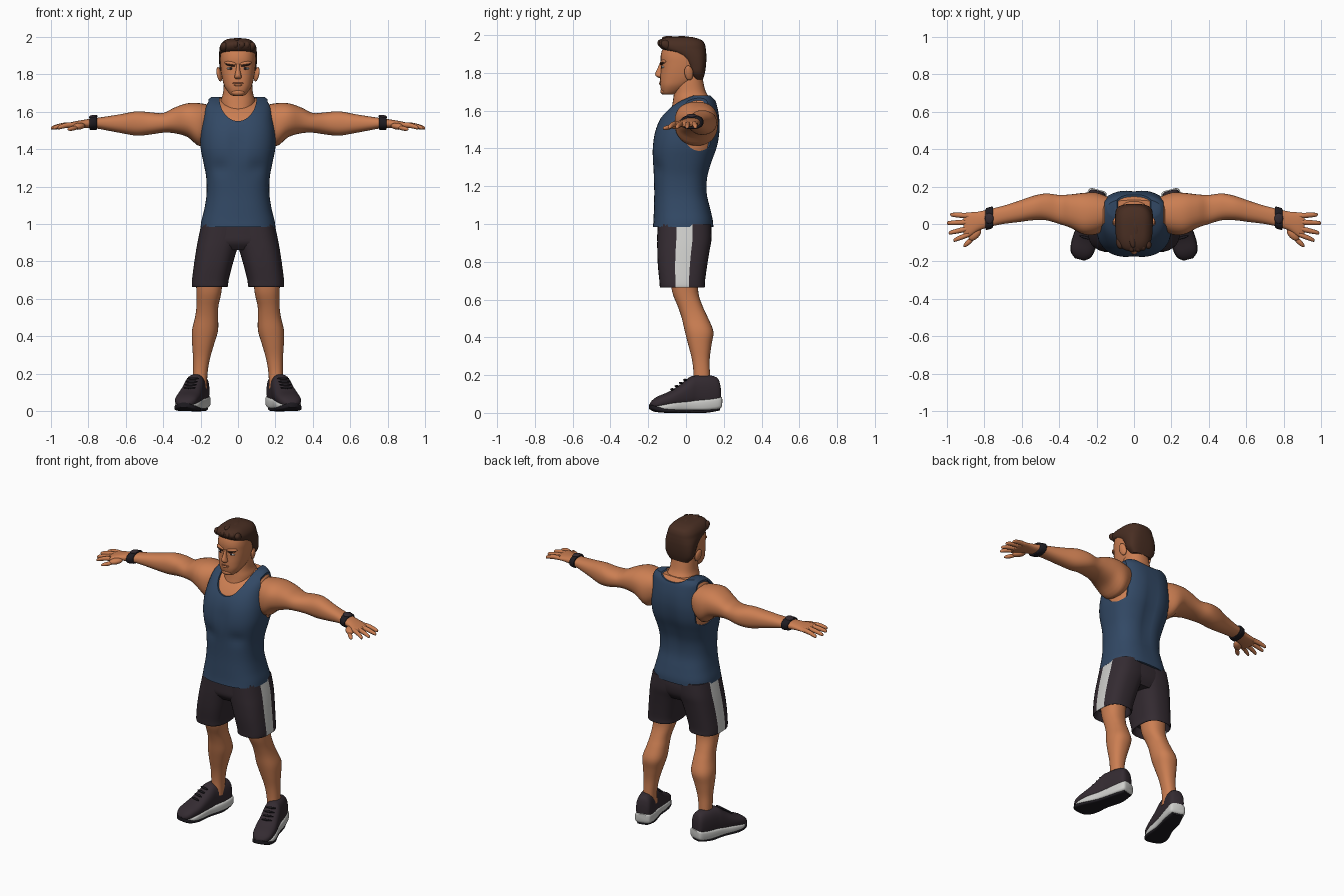
import bpy, bmesh, math, random
from mathutils import Matrix

old_cube = bpy.data.objects.get("Cube")
if old_cube:
    bpy.data.objects.remove(old_cube, do_unlink=True)
random.seed(4)


def material(name, *rgb):
    m = bpy.data.materials.new(name)
    m.use_nodes = True
    m.diffuse_color = (*rgb, 1)
    m.node_tree.nodes["Principled BSDF"].inputs["Base Color"].default_value = (*rgb, 1)
    return m


SKIN = material("tan skin", .60, .21, .085)
NAVY = material("navy cloth", .032, .066, .13)
DARK = material("charcoal cloth", .034, .024, .031)
WHITE = material("off white", .62, .62, .60)
HAIR = material("brown hair", .065, .027, .016)
BLACK = material("black rubber", .013, .011, .015)
LIP = material("lip brown", .33, .10, .05)


def activate(ob):
    bpy.ops.object.select_all(action='DESELECT')
    ob.select_set(True)
    bpy.context.view_layer.objects.active = ob


def finish(name, bm, mats, mirror=False, angle=45):
    bmesh.ops.recalc_face_normals(bm, faces=bm.faces)
    mesh = bpy.data.meshes.new(name)
    bm.to_mesh(mesh)
    bm.free()
    ob = bpy.data.objects.new(name, mesh)
    bpy.context.collection.objects.link(ob)
    for m in mats:
        mesh.materials.append(m)
    activate(ob)
    bpy.ops.object.shade_smooth_by_angle(angle=math.radians(angle))
    if mirror:
        ob.modifiers.new("mirror", 'MIRROR').use_mirror_merge = False
    return ob


def smooth_rows(rows, steps=4):
    """Catmull-Rom interpolation between section rows."""
    out = []
    for i in range(len(rows) - 1):
        p = [rows[max(i - 1, 0)], rows[i], rows[i + 1], rows[min(i + 2, len(rows) - 1)]]
        for k in range(steps):
            t = k / steps
            out.append([.5 * (2 * b + (c - a) * t + (2 * a - 5 * b + 4 * c - d) * t * t
                              + (3 * b - a - 3 * c + d) * t ** 3) for a, b, c, d in zip(*p)])
    return out + [list(rows[-1])]


AXES = {'z': lambda t, a, b: (a, b, t), 'x': lambda t, a, b: (t, a, b), 'y': lambda t, a, b: (a, t, b)}


def loft(name, mat, rows, axis='z', n=2.3, seg=32, mirror=False, stripe=None, sculpt=None, turn=None):
    """Skin superellipse sections; each row is (position, a0, a1, b0, b1)."""
    bm = bmesh.new()
    rings = []
    for t, a0, a1, b0, b1 in smooth_rows(rows):
        ring = []
        for k in range(seg):
            u = 2 * math.pi * k / seg
            c, s = math.cos(u), math.sin(u)
            a = (a0 + a1) / 2 + (a1 - a0) / 2 * math.copysign(abs(c) ** (2 / n), c)
            b = (b0 + b1) / 2 + (b1 - b0) / 2 * math.copysign(abs(s) ** (2 / n), s)
            ring.append(bm.verts.new(AXES[axis](t, a, b)))
        rings.append(ring)
    for r, q in zip(rings, rings[1:]):
        for k in range(seg):
            j = (k + 1) % seg
            f = bm.faces.new((r[k], r[j], q[j], q[k]))
            f.material_index = int(stripe is not None and k in (0, seg - 1))
    bm.faces.new(rings[0])
    bm.faces.new(rings[-1])
    if sculpt:
        for v in bm.verts:
            sculpt(v.co)
    if turn:
        bm.transform(turn)
    return finish(name, bm, [mat] + ([stripe] if stripe else []), mirror)


def sym(rows, grow=0):
    """Expand (z, half width, front, back) into full section rows."""
    return [(z, -w - grow, w + grow, f - grow, b + grow) for z, w, f, b in rows]


def blob(name, mat, loc, scale, rot=(0, 0, 0), mirror=False):
    bm = bmesh.new()
    bmesh.ops.create_uvsphere(bm, u_segments=20, v_segments=12, radius=1)
    turn = Matrix.Rotation(rot[2], 4, 'Z') @ Matrix.Rotation(rot[1], 4, 'Y') @ Matrix.Rotation(rot[0], 4, 'X')
    bm.transform(Matrix.Translation(loc) @ turn @ Matrix.Diagonal((*scale, 1)))
    return finish(name, bm, [mat], mirror)


def cut(target, loc, rot, scale):
    """Carve an elliptic cylinder out of a part."""
    bpy.ops.mesh.primitive_cylinder_add(vertices=48, radius=1, depth=1, location=loc, rotation=rot)
    cutter = bpy.context.object
    cutter.scale = scale
    cutter.hide_render = True
    mod = target.modifiers.new("cut", 'BOOLEAN')
    mod.operation, mod.solver, mod.object = 'DIFFERENCE', 'EXACT', cutter
    bpy.context.view_layer.update()
    activate(target)
    bpy.ops.object.modifier_apply(modifier=mod.name)
    bpy.data.objects.remove(cutter, do_unlink=True)


# Torso and tank top share one set of sections
torso = [(.985, .2, -.175, .145), (1.02, .195, -.172, .143), (1.08, .18, -.17, .13), (1.16, .168, -.168, .113),
         (1.25, .17, -.17, .117), (1.33, .185, -.177, .14), (1.41, .2, -.178, .168), (1.49, .2, -.165, .18),
         (1.56, .19, -.135, .178), (1.62, .18, -.085, .167), (1.655, .168, -.03, .155), (1.68, .14, .03, .135)]


def muscles(co):
    if co.y < 0:
        co.y += .012 * math.exp(-(co.x / .03) ** 2 - ((co.z - 1.43) / .09) ** 2)
        co.y += .012 * math.exp(-((co.z - 1.3) / .04) ** 2) * math.exp(-((abs(co.x) - .1) / .05) ** 2)
    else:
        co.y -= .014 * math.exp(-(co.x / .035) ** 2 - ((co.z - 1.35) / .2) ** 2)


loft("torso", SKIN, [(r[0] - .006, *r[1:]) for r in sym(torso[4:], -.007)], n=2.6, seg=48, sculpt=muscles)
tank = loft("tank_top", NAVY, sym(torso), n=2.6, seg=48, sculpt=muscles)
cut(tank, (0, -.1, 1.68), (math.pi / 2, 0, 0), (.1, .13, .34))
cut(tank, (0, .15, 1.7), (math.pi / 2, 0, 0), (.1, .05, .2))
for side in (1, -1):
    cut(tank, (side * .257, .07, 1.535), (0, math.pi / 2, 0), (.148, .1, .2))

# Neck and head
loft("neck", SKIN, sym([(1.56, .08, -.09, .12), (1.62, .09, -.075, .135), (1.66, .092, -.068, .13),
                        (1.7, .08, -.063, .105), (1.76, .075, -.06, .09), (1.82, .07, -.05, .08)]))
loft("head", SKIN, sym([(1.685, .025, -.115, -.07), (1.693, .043, -.127, -.04), (1.73, .07, -.136, .02),
                        (1.77, .083, -.137, .07), (1.81, .09, -.134, .085), (1.85, .094, -.133, .095),
                        (1.89, .095, -.134, .098), (1.93, .09, -.122, .092), (1.965, .07, -.09, .065),
                        (1.98, .03, -.05, .03)]), n=2.4)
loft("nose", SKIN, sym([(1.774, .012, -.145, -.11), (1.784, .02, -.16, -.11), (1.8, .016, -.162, -.11),
                        (1.83, .01, -.148, -.11), (1.855, .009, -.138, -.11)]), seg=16)
blob("ears", SKIN, (.1, .015, 1.8), (.012, .024, .04), (.2, .15, .3), True)
blob("eyes", WHITE, (.04, -.119, 1.831), (.019, .012, .007), (0, 0, .2), True)
blob("irises", BLACK, (.039, -.127, 1.831), (.008, .006, .007), mirror=True)
blob("eyebrows", HAIR, (.042, -.127, 1.85), (.028, .009, .006), (0, -.2, .25), True)
blob("brow_ridge", SKIN, (.04, -.12, 1.858), (.034, .015, .012), (0, -.1, .25), True)
blob("mouth", LIP, (0, -.133, 1.753), (.03, .008, .004))
blob("lower_lip", SKIN, (0, -.133, 1.743), (.023, .01, .007))
blob("chin", SKIN, (0, -.118, 1.703), (.035, .018, .018))

# Hair cap with swept tufts
loft("hair", HAIR, sym([(1.765, .066, .045, .09), (1.8, .092, .018, .1), (1.84, .099, .004, .106),
                        (1.88, .101, -.03, .108), (1.905, .101, -.075, .107), (1.925, .1, -.125, .105),
                        (1.95, .096, -.145, .1), (1.972, .082, -.14, .085), (1.987, .06, -.11, .045),
                        (1.992, .03, -.07, .01)]), n=2.9)
for i in range(6):
    x = -.075 + .029 * i
    blob(f"front_tuft_{i}", HAIR, (x, -.122 + abs(x) * .3, 1.957 - abs(x) * .15), (.021, .036, .024),
         (random.uniform(-.5, -.1), 0, random.uniform(.1, .6)))
    blob(f"top_tuft_{i}", HAIR, (x * .8, -.05 + random.uniform(-.03, .03), 1.98 - abs(x) * .2),
         (.02, .06, .017), (random.uniform(-.15, .1), 0, random.uniform(.1, .5)))

# Arms, hands and wristbands
loft("arms", SKIN, [(.13, -.01, .14, 1.47, 1.63), (.2, -.055, .168, 1.415, 1.645), (.27, -.055, .166, 1.465, 1.645),
                    (.34, -.02, .158, 1.485, 1.622), (.4, 0, .155, 1.488, 1.593), (.47, .02, .163, 1.478, 1.597),
                    (.54, .02, .15, 1.472, 1.602), (.62, .01, .122, 1.485, 1.588), (.7, 0, .097, 1.5, 1.575),
                    (.77, -.015, .08, 1.512, 1.565), (.83, -.035, .066, 1.513, 1.556), (.88, -.067, .062, 1.513, 1.547),
                    (.905, -.07, .058, 1.515, 1.54), (.912, -.055, .045, 1.52, 1.535)], axis='x', mirror=True)
for finger, y0, y1, tip in (("index", -.056, -.088, .965), ("middle", -.024, -.048, .99),
                            ("ring", .01, .005, 1), ("little", .044, .05, .982)):
    rows = []
    for t, r in ((0, .014), (.4, .014), (.75, .012), (.95, .009), (1, .003)):
        y, z = y0 + (y1 - y0) * t, 1.53 - .018 * t * t
        rows.append((.885 + (tip - .885) * t, y - r, y + r, z - r, z + r))
    loft(f"{finger}_fingers", SKIN, rows, axis='x', n=2, seg=12, mirror=True)
blob("thumb_bases", SKIN, (.85, -.055, 1.522), (.042, .024, .018), (0, .1, -.8), True)
blob("thumbs", SKIN, (.883, -.096, 1.511), (.038, .013, .012), (0, .15, -.75), True)
loft("wristbands", BLACK, [(.754, -.01, .08, 1.512, 1.567), (.757, -.022, .093, 1.503, 1.577),
                           (.79, -.032, .084, 1.503, 1.572), (.793, -.02, .07, 1.51, 1.56)], axis='x', mirror=True)
blob("watch_faces", DARK, (.774, .03, 1.573), (.024, .028, .01), (0, .15, 0), True)

# Shorts with side stripes
loft("shorts_hips", DARK, sym([(.86, .17, -.12, .1), (.9, .206, -.15, .127), (.95, .202, -.152, .135),
                               (1.0, .19, -.15, .13)]), n=2.8)
loft("shorts_legs", DARK, [(.72, .07, .225, -.12, .08), (.672, .066, .238, -.13, .092), (.667, .054, .246, -.138, .1),
                           (.7, .05, .246, -.141, .101), (.78, .03, .236, -.149, .112),
                           (.86, .006, .224, -.152, .125), (.92, -.02, .213, -.152, .135),
                           (1.0, -.03, .196, -.15, .133)], n=2.7, mirror=True, stripe=WHITE)

# Legs
loft("legs", SKIN, [(.75, .08, .23, -.09, .07), (.64, .088, .222, -.073, .065), (.56, .105, .222, -.042, .09),
                    (.5, .106, .23, -.022, .118), (.43, .107, .246, -.006, .145), (.36, .127, .245, .012, .135),
                    (.28, .15, .24, .032, .125), (.2, .163, .24, .04, .127), (.12, .165, .24, .035, .13)], mirror=True)

# Shoes, turned outward
turn = Matrix.Translation((.24, 0, 0)) @ Matrix.Rotation(math.radians(15), 4, 'Z')


def shoe_part(name, mat, rows, n):
    loft(name, mat, [(y, -w, w, lo, hi) for y, w, lo, hi in rows], 'y', n, mirror=True, turn=turn)


shoe_part("shoe_uppers", DARK, [(.185, .028, .05, .14), (.17, .045, .03, .185), (.12, .051, .02, .2),
                                (.05, .053, .03, .197), (.02, .056, .03, .188), (-.03, .06, .03, .15),
                                (-.09, .065, .03, .113), (-.15, .06, .025, .088), (-.18, .043, .025, .068),
                                (-.194, .02, .03, .05)], 2.5)
shoe_part("midsoles", WHITE, [(.19, .033, .04, .085), (.175, .05, .02, .086), (.1, .057, .01, .076),
                              (0, .057, .01, .066), (-.08, .067, .01, .058), (-.14, .064, .014, .045),
                              (-.185, .035, .02, .038)], 4)
shoe_part("outsoles", BLACK, [(.178, .035, .012, .03), (.1, .051, 0, .018), (0, .051, 0, .018), (-.1, .067, 0, .022),
                              (-.165, .058, .006, .034), (-.196, .026, .02, .045)], 4)
for i in range(4):
    t = i / 3
    ob = blob(f"lace_{i}", BLACK, (0, -.005 - .07 * t, .175 - .05 * t), (.034, .007, .006), mirror=True)
    ob.data.transform(turn)
